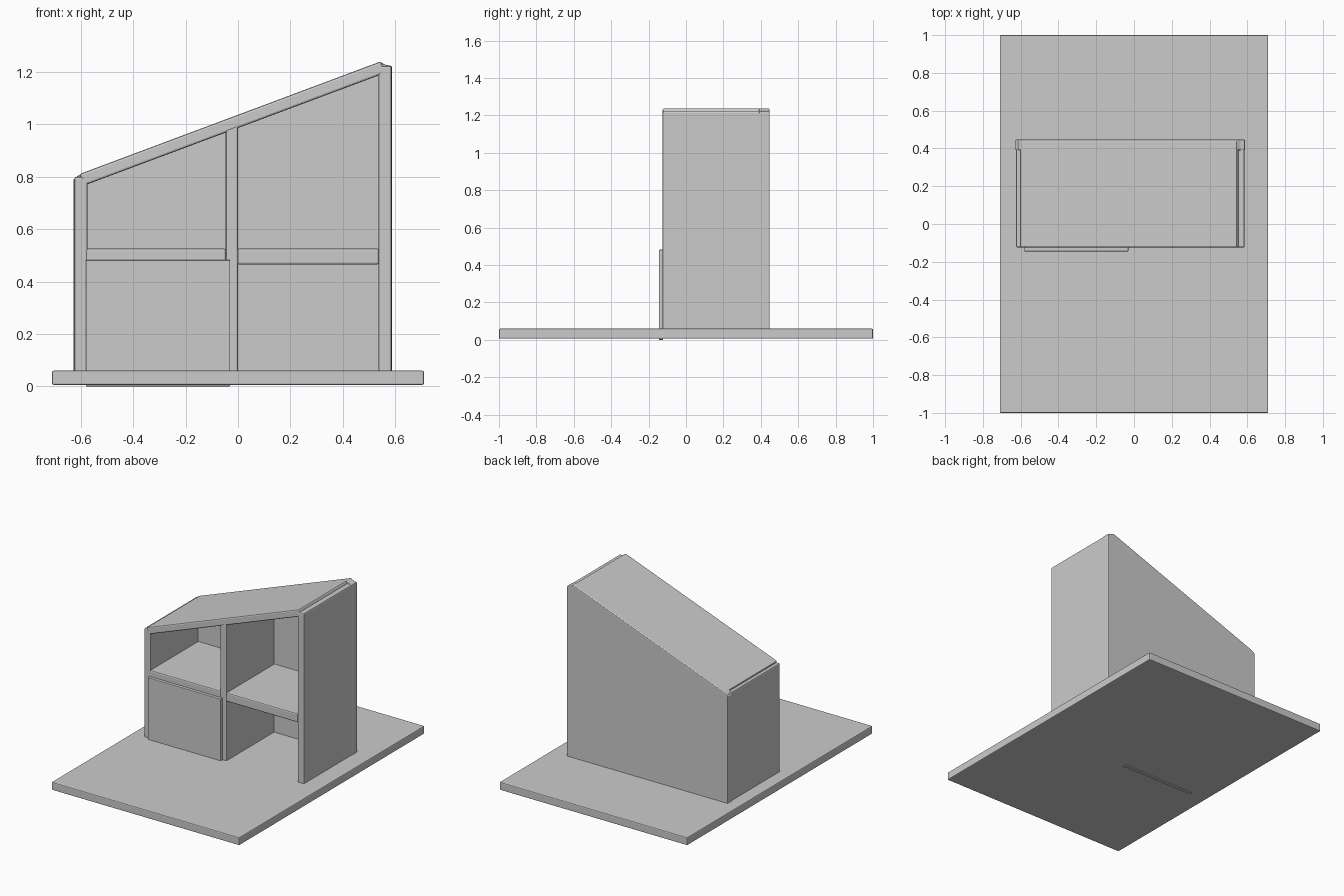
import bpy
import math

if "Cube" in bpy.data.objects:
    bpy.data.objects.remove(bpy.data.objects["Cube"])

FRONT, BACK = -0.125, 0.445


def finish(ob, bevel):
    mod = ob.modifiers.new("soft_edges", "BEVEL")
    mod.width = bevel
    mod.segments = 2
    mod.limit_method = "ANGLE"
    mod.angle_limit = math.radians(15)


def panel(name, profile, y0, y1, bevel=0.008):
    """Extrude an x/z outline (anticlockwise from the front) along y."""
    n = len(profile)
    verts = [(x, y, z) for y in (y0, y1) for x, z in profile]
    faces = [tuple(range(n)), tuple(range(2 * n - 1, n - 1, -1))]
    faces += [(i, i + n, (i + 1) % n + n, (i + 1) % n) for i in range(n)]
    me = bpy.data.meshes.new(name)
    me.from_pydata(verts, [], faces)
    ob = bpy.data.objects.new(name, me)
    bpy.context.collection.objects.link(ob)
    finish(ob, bevel)
    return ob


def board(name, x0, x1, z0, z1, y0=FRONT, y1=BACK, bevel=0.008):
    return panel(name, [(x0, z0), (x1, z0), (x1, z1), (x0, z1)], y0, y1, bevel)


# Ground board
board("base_board", -0.71, 0.71, 0.006, 0.06, -1, 1, 0.006)

# Upright walls and central divider
board("left_wall", -0.624, -0.574, 0.006, 0.80)
board("right_wall", 0.536, 0.586, 0.006, 1.222)
panel("divider", [(-0.047, 0.006), (0.0, 0.006), (0.0, 1.0), (-0.047, 0.98)],
      FRONT, BACK - 0.03)

# Sloping roof slab with square-cut ends
panel("roof", [(-0.588, 0.766), (0.563, 1.196), (0.545, 1.24), (-0.605, 0.81)],
      FRONT, BACK)

# Back panel follows the roof line
panel("back_panel", [(-0.628, 0.006), (0.588, 0.006), (0.588, 1.222),
                     (0.558, 1.228), (0.545, 1.238), (-0.605, 0.808),
                     (-0.628, 0.79)], 0.39, BACK + 0.002, 0.006)

# Shelves on either side of the divider
board("left_shelf", -0.58, -0.045, 0.468, 0.526)
board("right_shelf", -0.003, 0.538, 0.465, 0.526)

# Door over the lower left compartment
board("door", -0.58, -0.03, 0.0, 0.482, -0.145, -0.122, 0.003)
